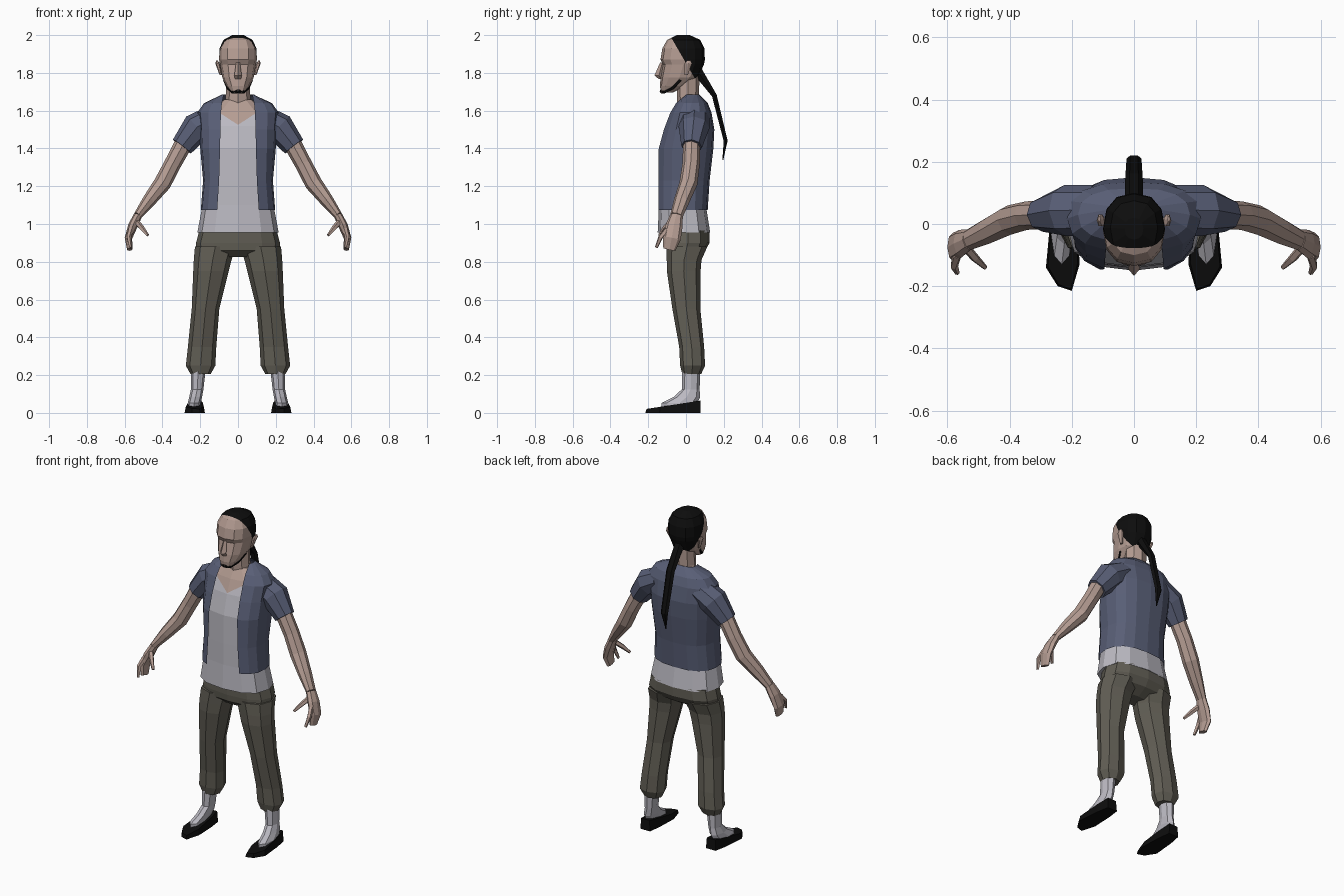
import bpy, bmesh, math
from mathutils import Vector


def material(name, rgb):
    m = bpy.data.materials.new(name)
    m.diffuse_color = (*rgb, 1)
    return m


SKIN = material("skin", (0.46, 0.335, 0.29))
BLACK = material("black", (0.004, 0.004, 0.004))
NAVY = material("navy cloth", (0.098, 0.112, 0.18))
GREY = material("light grey cloth", (0.50, 0.49, 0.54))
OLIVE = material("dark olive cloth", (0.12, 0.112, 0.09))


def spow(c, p):
    return math.copysign(abs(c) ** p, c)


def finish(name, bm, mats, mirror):
    bmesh.ops.recalc_face_normals(bm, faces=bm.faces)
    me = bpy.data.meshes.new(name)
    bm.to_mesh(me)
    bm.free()
    for m in mats:
        me.materials.append(m)
    ob = bpy.data.objects.new(name, me)
    bpy.context.collection.objects.link(ob)
    if mirror:
        ob.modifiers.new("mirror", 'MIRROR')
    return ob


def loft(name, rings, n, mats, ref=None, p=1.0, mirror=False, opening=None, cuts=(), rule=None):
    """Skin rings (x, y, z, half width, half depth). With ref the rings stand across the path."""
    bm = bmesh.new()
    loops = []
    pts = [Vector(r[:3]) for r in rings]
    for i, r in enumerate(rings):
        u, v = Vector((1, 0, 0)), Vector((0, 1, 0))
        if ref:
            t = (pts[min(i + 1, len(pts) - 1)] - pts[max(i - 1, 0)]).normalized()
            v = Vector(ref)
            v = (v - t * v.dot(t)).normalized()
            u = v.cross(t)
        if opening:
            a0 = -math.acos((opening[i] / r[3]) ** (1 / p))
            angles = [a0 + (math.pi - 2 * a0) * k / n for k in range(n + 1)]
        else:
            angles = [2 * math.pi * k / n for k in range(n)]
        loops.append([bm.verts.new(pts[i] + u * r[3] * spow(math.cos(a), p)
                                   + v * r[4] * spow(math.sin(a), p)) for a in angles])
    for a, b in zip(loops, loops[1:]):
        for k in range(n):
            j = k + 1 if opening else (k + 1) % n
            bm.faces.new((a[k], a[j], b[j], b[k]))
    if not opening:
        bm.faces.new(loops[0][::-1])
        bm.faces.new(loops[-1])
    for co, no in cuts:
        bmesh.ops.bisect_plane(bm, geom=bm.verts[:] + bm.edges[:] + bm.faces[:],
                               plane_co=co, plane_no=no)
    if rule:
        for f in bm.faces:
            f.material_index = int(rule(f.calc_center_median()))
    return finish(name, bm, mats, mirror)


def body(*rows):
    """Rows of z, half width, front y, back y."""
    return [(0, (f + b) / 2, z, w, (b - f) / 2) for z, w, f, b in rows]


# Head, with hair painted behind a slanted hairline
def is_hair(c):
    return (c.y + 0.08) * 0.19 + (c.z - 1.99) * 0.11 > 0 and c.z > 1.75


loft("head", body((1.695, 0.035, -0.132, -0.07), (1.73, 0.06, -0.138, 0.0),
                  (1.775, 0.083, -0.135, 0.065), (1.845, 0.095, -0.122, 0.095),
                  (1.87, 0.1, -0.135, 0.1), (1.93, 0.098, -0.125, 0.097),
                  (1.975, 0.076, -0.1, 0.075), (2.0, 0.03, -0.05, 0.02)),
     12, [SKIN, BLACK], p=0.85, cuts=[((0, -0.08, 1.99), (0, 0.19, 0.11))], rule=is_hair)
loft("nose", [(0, -0.125, 1.855, 0.01, 0.012), (0, -0.143, 1.787, 0.02, 0.024),
              (0, -0.133, 1.768, 0.016, 0.012)], 4, [SKIN])
loft("ear", [(0.092, 0.002, 1.79, 0.006, 0.01), (0.108, 0.012, 1.85, 0.012, 0.022),
             (0.112, 0.016, 1.866, 0.004, 0.01)], 6, [SKIN], mirror=True)
loft("beard", [(0, -0.13, 1.703, 0.01, 0.012), (0.027, -0.118, 1.7, 0.008, 0.011),
               (0.053, -0.072, 1.72, 0.007, 0.009), (0.073, -0.032, 1.765, 0.005, 0.012)],
     6, [BLACK], ref=(0, 0, 1), mirror=True)
loft("neck", [(0, 0.025, 1.6, 0.075, 0.07), (0, 0.01, 1.68, 0.065, 0.058),
              (0, 0.012, 1.78, 0.062, 0.06)], 8, [SKIN])
loft("ponytail", [(0, 0.06, 1.81, 0.03, 0.03), (0, 0.15, 1.68, 0.028, 0.015),
                  (0, 0.21, 1.44, 0.024, 0.012), (0, 0.195, 1.34, 0.003, 0.003)],
     6, [BLACK], ref=(0, 1, 0))

# Undershirt with a bare V at the neck
loft("undershirt", body((0.955, 0.215, -0.15, 0.128), (1.1, 0.188, -0.143, 0.105),
                        (1.23, 0.174, -0.142, 0.11), (1.4, 0.186, -0.138, 0.13),
                        (1.52, 0.18, -0.107, 0.13), (1.6, 0.15, -0.072, 0.11),
                        (1.66, 0.07, -0.035, 0.06)),
     12, [GREY, SKIN], p=0.8,
     cuts=[((0, 0, 1.525), (s * 0.65, 0, -1)) for s in (1, -1)],
     rule=lambda c: c.z > 1.525 + 0.65 * abs(c.x))

# Open short-sleeved jacket
loft("jacket", body((1.075, 0.197, -0.16, 0.115), (1.23, 0.185, -0.16, 0.125),
                    (1.4, 0.2, -0.154, 0.145), (1.5, 0.205, -0.125, 0.15),
                    (1.59, 0.215, -0.088, 0.135), (1.64, 0.18, -0.058, 0.115),
                    (1.685, 0.085, -0.015, 0.07)),
     14, [NAVY], p=0.8, opening=[0.11, 0.1, 0.095, 0.093, 0.09, 0.085, 0.075])
loft("sleeve", [(0.13, 0.045, 1.56, 0.07, 0.08), (0.22, 0.043, 1.51, 0.08, 0.082),
                (0.297, 0.03, 1.41, 0.06, 0.055)], 8, [NAVY], ref=(0, 1, 0), mirror=True)

# Arms and hands
loft("arm", [(0.28, 0.03, 1.44, 0.048, 0.045), (0.345, 0.027, 1.32, 0.045, 0.046),
             (0.40, 0.013, 1.215, 0.046, 0.048), (0.47, -0.022, 1.125, 0.036, 0.042),
             (0.53, -0.05, 1.045, 0.023, 0.034)], 8, [SKIN], ref=(0, 1, 0), mirror=True)
loft("hand", [(0.53, -0.05, 1.045, 0.023, 0.034), (0.557, -0.063, 0.99, 0.025, 0.045),
              (0.58, -0.075, 0.925, 0.02, 0.048), (0.573, -0.088, 0.865, 0.014, 0.033)],
     8, [SKIN], ref=(0, 1, 0), mirror=True)
for name, path in (
        ("index_finger", [(0.568, -0.1, 0.97, 0.015, 0.015), (0.578, -0.135, 0.93, 0.013, 0.013),
                          (0.568, -0.157, 0.875, 0.008, 0.008)]),
        ("thumb", [(0.545, -0.07, 1.02, 0.016, 0.016), (0.51, -0.11, 0.98, 0.014, 0.014),
                   (0.478, -0.14, 0.94, 0.008, 0.008)])):
    loft(name, path, 5, [SKIN], ref=(0, 1, 0), mirror=True)

# Trousers
loft("hips", body((0.825, 0.09, -0.06, 0.04), (0.86, 0.22, -0.1, 0.1),
                  (0.9, 0.222, -0.105, 0.125), (0.965, 0.205, -0.105, 0.125)),
     12, [OLIVE], p=0.8)
loft("trouser_leg", [(0.198, 0.03, 0.205, 0.053, 0.05), (0.198, 0.035, 0.25, 0.078, 0.066),
                     (0.19, 0.03, 0.35, 0.075, 0.066), (0.172, 0.002, 0.55, 0.073, 0.074),
                     (0.143, -0.012, 0.75, 0.094, 0.089), (0.134, -0.01, 0.81, 0.1, 0.092),
                     (0.12, 0.005, 0.88, 0.108, 0.108)],
     8, [OLIVE], p=0.9, mirror=True)

# Socks and slippers
loft("sock", [(0.232, -0.03, 0.03, 0.036, 0.1), (0.232, -0.035, 0.052, 0.034, 0.095),
              (0.224, 0.005, 0.085, 0.034, 0.07), (0.216, 0.025, 0.125, 0.033, 0.047),
              (0.211, 0.028, 0.22, 0.039, 0.048)], 8, [GREY], mirror=True)
sole = [(0.19, 0.078), (0.255, 0.078), (0.27, 0.0), (0.283, -0.14),
        (0.245, -0.2), (0.2, -0.215), (0.175, -0.13), (0.18, 0.0)]
bm = bmesh.new()
low = [bm.verts.new((x, y, 0)) for x, y in sole]
top = [bm.verts.new((0.228 + (x - 0.228) * 0.88, y * 0.97, 0.065 - 0.15 * (0.078 - y)))
       for x, y in sole]
bm.faces.new(low[::-1])
bm.faces.new(top)
for k in range(len(sole)):
    j = (k + 1) % len(sole)
    bm.faces.new((low[k], low[j], top[j], top[k]))
finish("slipper", bm, [BLACK], True)
